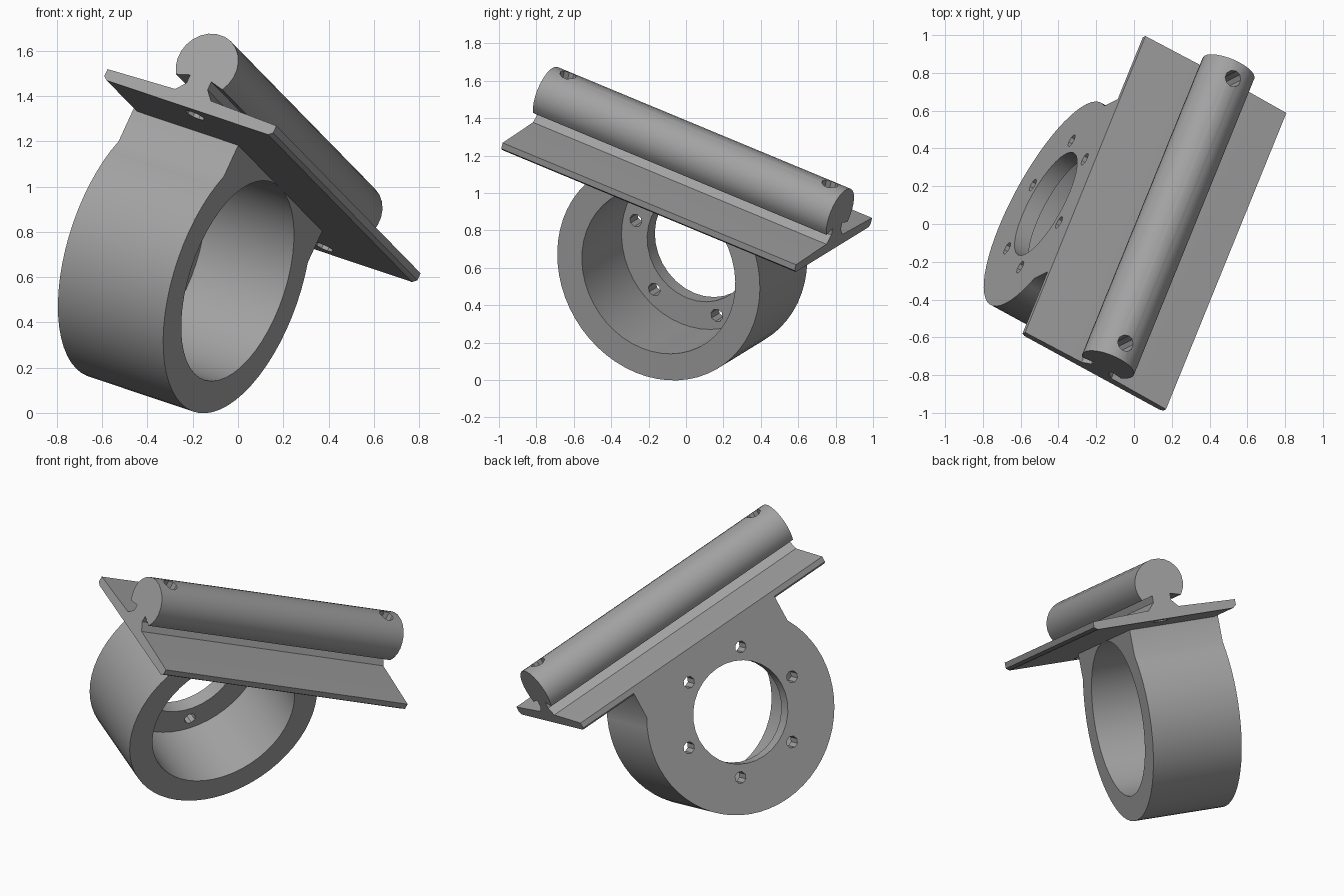
import bpy, bmesh, math
from mathutils import Matrix, Vector

cube = bpy.data.objects.get("Cube")
if cube:
    bpy.data.objects.remove(cube, do_unlink=True)

# Single plain grey finish
grey = bpy.data.materials.new("matte_grey")
grey.use_nodes = True
COLOUR = (0.36, 0.36, 0.36, 1)
grey.diffuse_color = COLOUR
grey.node_tree.nodes["Principled BSDF"].inputs["Base Color"].default_value = COLOUR

# Tilted frame: x across the plate, y along the rail, z out of the plate
along = Vector((0.351, 0.864, -0.359)).normalized()
up = Vector((0.409, 0.203, 0.889))
across = along.cross(up).normalized()
up = across.cross(along)
FRAME = Matrix((across, along, up)).transposed().to_4x4()
FRAME.translation = (0.107, 0.003, 1.05)

HALF_LEN, HALF_WID = 0.907, 0.443
RING_Z, RING_R, BORE_R = -0.49, 0.61, 0.462
RING_BACK, RING_FRONT, FLANGE = -HALF_WID, 0.109, 0.09


def make_object(name, bm):
    bmesh.ops.recalc_face_normals(bm, faces=bm.faces)
    mesh = bpy.data.meshes.new(name)
    bm.to_mesh(mesh)
    bm.free()
    mesh.materials.append(grey)
    obj = bpy.data.objects.new(name, mesh)
    obj.matrix_world = FRAME
    bpy.context.collection.objects.link(obj)
    return obj


def extrude_profile(name, points, axis, start, end):
    """Sweep a profile along local x (points are y, z) or y (points are x, z)."""
    bm = bmesh.new()
    place = (lambda p: (start, p[0], p[1])) if axis == "x" else (lambda p: (p[0], start, p[1]))
    face = bm.faces.new([bm.verts.new(place(p)) for p in points])
    moved = bmesh.ops.extrude_face_region(bm, geom=[face])["geom"]
    step = Vector((end - start, 0, 0)) if axis == "x" else Vector((0, end - start, 0))
    bmesh.ops.translate(bm, vec=step, verts=[v for v in moved if isinstance(v, bmesh.types.BMVert)])
    return make_object(name, bm)


def drill(target, centres, radius, depth, axis, sides):
    """Cut round holes through the target, then discard the cutter."""
    bm = bmesh.new()
    turn = Matrix.Rotation(math.pi / 2, 4, "Y") if axis == "x" else Matrix()
    for c in centres:
        bmesh.ops.create_cone(bm, cap_ends=True, segments=sides, radius1=radius, radius2=radius,
                              depth=depth, matrix=Matrix.Translation(c) @ turn)
    cutter = make_object("hole_cutter", bm)
    cutter.hide_render = True
    mod = target.modifiers.new("holes", "BOOLEAN")
    mod.operation, mod.solver, mod.object = "DIFFERENCE", "EXACT", cutter
    bpy.context.view_layer.objects.active = target
    bpy.ops.object.modifier_apply(modifier=mod.name)
    bpy.data.objects.remove(cutter, do_unlink=True)


def mirrored(half):
    return half + [(-a, b) for a, b in reversed(half)]


# Mounting plate, thinning a little towards its long edges
plate = extrude_profile("mounting_plate",
                        mirrored([(HALF_WID - 0.02, -0.03), (HALF_WID, -0.015),
                                  (HALF_WID, 0.02), (0.1, 0.032)]),
                        "y", -HALF_LEN, HALF_LEN)

# Rail: flared foot, narrow neck and round head
head_z, head_r = 0.182, 0.148
half = [(0.1, 0.025), (0.055, 0.075), (0.055, 0.115)]
for i in range(9):
    a = math.radians(-35 + i * 14.5)
    half.append((head_r * math.cos(a), head_z + head_r * math.sin(a)))
rail = extrude_profile("round_rail", mirrored(half), "y", -HALF_LEN, HALF_LEN)

# Screw holes near both ends of rail and plate
screws = [(0, s * 0.81, 0.15) for s in (-1, 1)]
for part in (plate, rail):
    drill(part, screws, 0.045, 0.8, "z", 10)

# Ring housing: round below, straight shoulders up to the plate
shoulder = math.radians(30)
arc = [shoulder - i * (math.pi + 2 * shoulder) / 40 for i in range(41)]
outline = [(RING_R * math.cos(a), RING_Z + RING_R * math.sin(a)) for a in arc]
outline = [(outline[0][0], -0.01)] + outline + [(outline[-1][0], -0.01)]
housing = extrude_profile("ring_housing", outline, "x", RING_BACK, RING_FRONT)

# Wide bore from the front, leaving a flange with a smaller opening
bore_start = RING_BACK + FLANGE
drill(housing, [(bore_start + 0.5, 0, RING_Z)], BORE_R, 1.0, "x", 48)
drill(housing, [(RING_BACK, 0, RING_Z)], 0.308, 0.6, "x", 32)

# Ring of bolt holes through the flange
bolts = []
for i in range(6):
    a = math.radians(60 * i)
    bolts.append((RING_BACK, 0.387 * math.cos(a), RING_Z + 0.387 * math.sin(a)))
drill(housing, bolts, 0.036, 0.4, "x", 8)

# Smooth curves with crisp edges
bpy.ops.object.select_all(action="DESELECT")
for part in (plate, rail, housing):
    part.select_set(True)
bpy.context.view_layer.objects.active = housing
bpy.ops.object.shade_smooth_by_angle(angle=math.radians(30))
